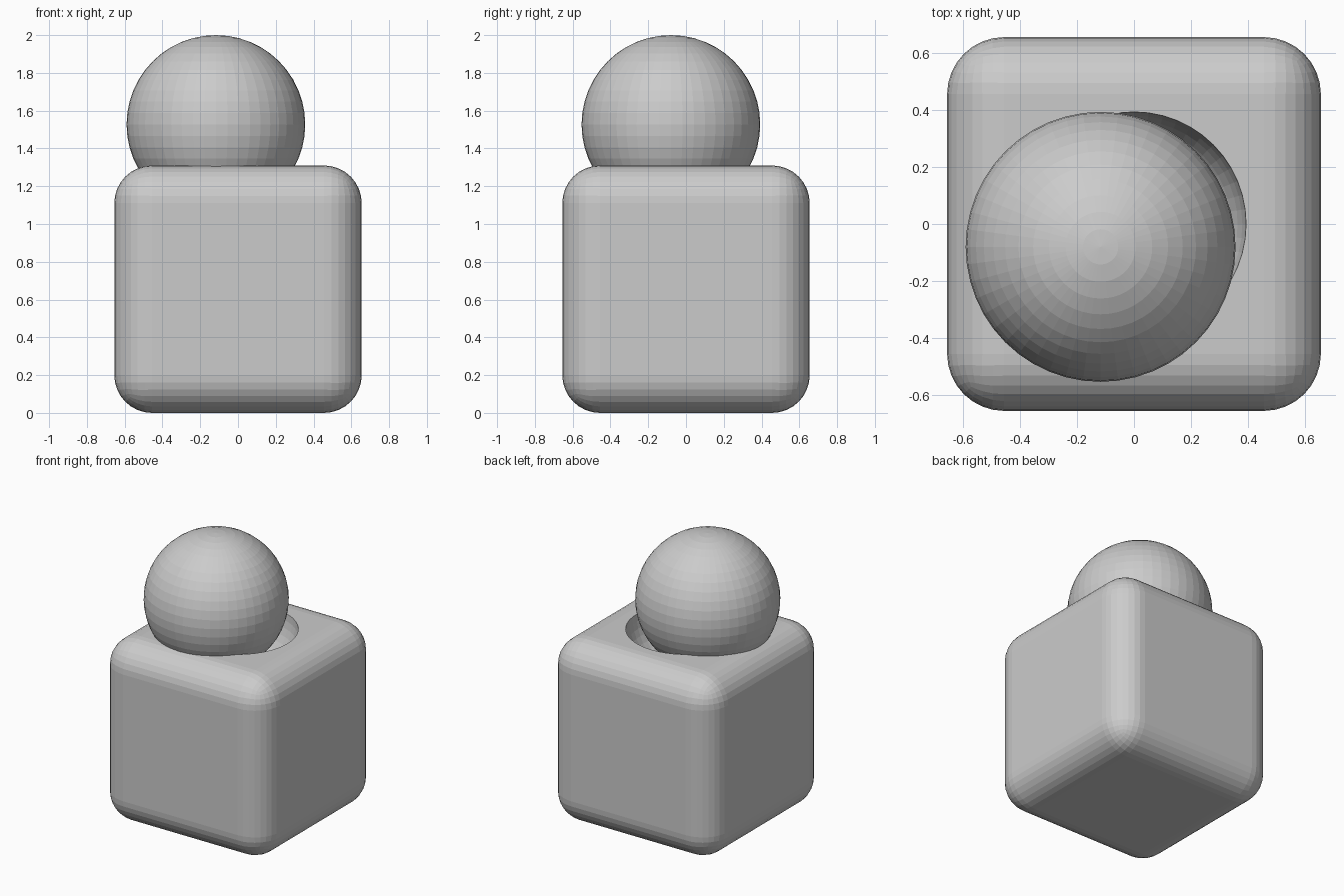
import bpy

if "Cube" in bpy.data.objects:
    bpy.data.objects.remove(bpy.data.objects["Cube"])

# Rounded cube body
W, R = 1.31, 0.2
bpy.ops.mesh.primitive_cube_add(size=W, location=(0, 0, W / 2))
body = bpy.context.object
body.name = "rounded_body"
bevel = body.modifiers.new("round_edges", "BEVEL")
bevel.width, bevel.segments = R, 8

# Bowl-shaped socket in the top face
bpy.ops.mesh.primitive_uv_sphere_add(segments=48, ring_count=24, radius=0.393,
                                     location=(0, 0, W + 0.001))
cutter = bpy.context.object
cutter.name = "socket_cutter"
cutter.hide_render = True
cut = body.modifiers.new("socket", "BOOLEAN")
cut.operation, cut.object, cut.solver = "DIFFERENCE", cutter, "EXACT"
bpy.context.view_layer.objects.active = body
for name in ("round_edges", "socket"):
    bpy.ops.object.modifier_apply(modifier=name)
bpy.data.objects.remove(cutter)

# Ball resting off-centre in the socket
bpy.ops.mesh.primitive_uv_sphere_add(segments=48, ring_count=24, radius=0.473,
                                     location=(-0.117, -0.08, 1.527))
bpy.context.object.name = "ball"
